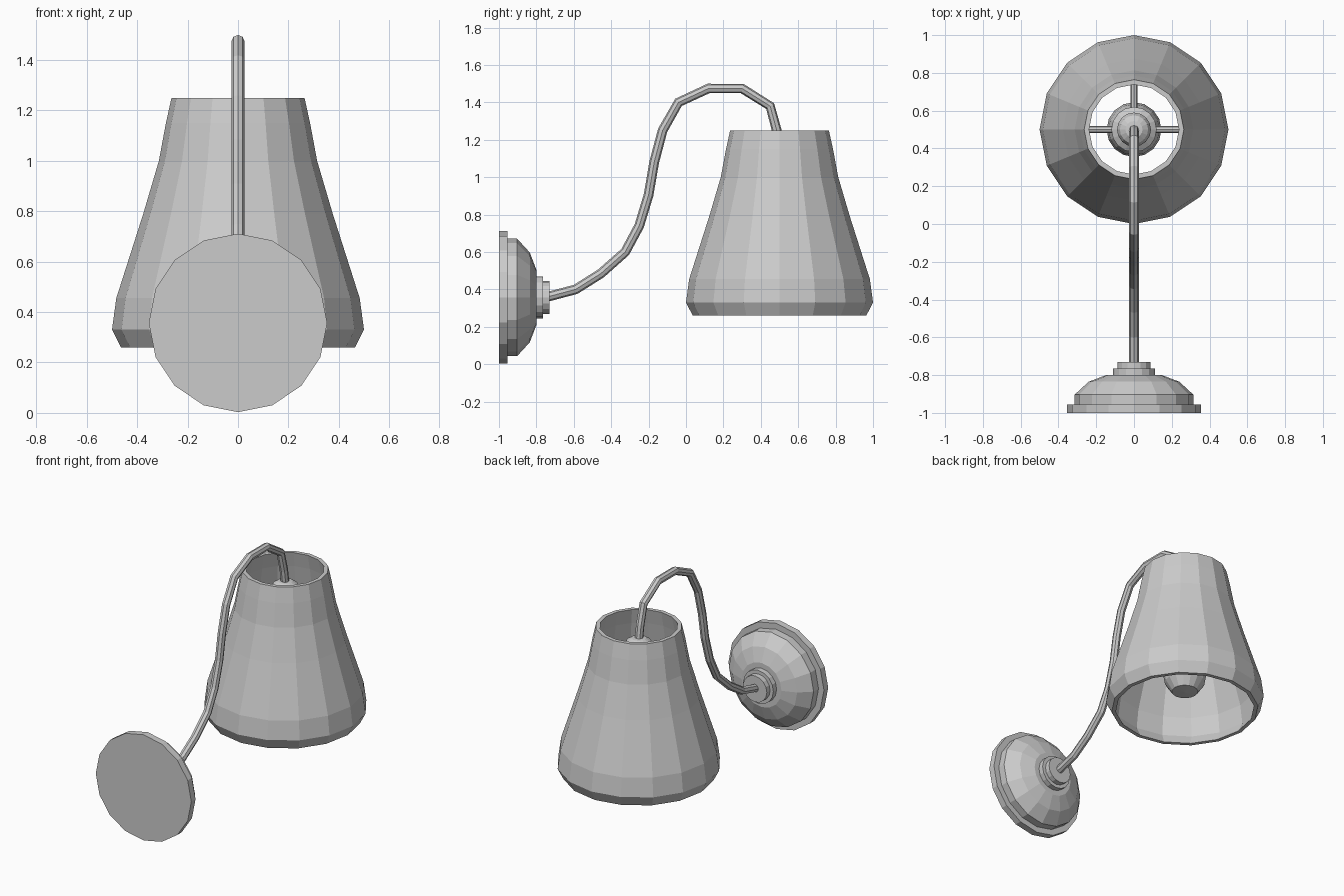
import bpy, bmesh, math
from mathutils import Matrix, Vector

if "Cube" in bpy.data.objects:
    bpy.data.objects.remove(bpy.data.objects["Cube"])

SIDES = 16


def lathe(name, profile, matrix, closed=False):
    """Revolve (radius, height) points around local z, flat shaded."""
    bm = bmesh.new()
    rings = []
    for r, h in profile:
        if r == 0:
            rings.append([bm.verts.new((0, 0, h))] * SIDES)
        else:
            rings.append([bm.verts.new((r * math.cos(a), r * math.sin(a), h))
                          for a in (2 * math.pi * i / SIDES for i in range(SIDES))])
    pairs = list(zip(rings, rings[1:]))
    if closed:
        pairs.append((rings[-1], rings[0]))
    for lo, hi in pairs:
        for i in range(SIDES):
            j = (i + 1) % SIDES
            bm.faces.new(list(dict.fromkeys((lo[i], lo[j], hi[j], hi[i]))))
    bmesh.ops.recalc_face_normals(bm, faces=bm.faces)
    me = bpy.data.meshes.new(name)
    bm.to_mesh(me)
    bm.free()
    me.transform(matrix)
    ob = bpy.data.objects.new(name, me)
    bpy.context.collection.objects.link(ob)
    return ob


def tube(name, points, radius):
    """Faceted eight-sided tube along a path."""
    cu = bpy.data.curves.new(name, 'CURVE')
    cu.dimensions = '3D'
    cu.bevel_depth = radius
    cu.bevel_resolution = 2
    cu.use_fill_caps = True
    sp = cu.splines.new('POLY')
    sp.points.add(len(points) - 1)
    for p, co in zip(sp.points, points):
        p.co = (*co, 1)
    sp.use_smooth = False
    ob = bpy.data.objects.new(name, cu)
    bpy.context.collection.objects.link(ob)
    return ob


shade_axis = Matrix.Translation((0, 0.5, 0))
wall_axis = Matrix.Translation((0, 0, 0.357)) @ Matrix.Rotation(-math.pi / 2, 4, 'X')

# Stepped wall mount, revolved around y
lathe("wall_mount", [(0, -1), (0.354, -1), (0.354, -0.955), (0.314, -0.955),
                     (0.314, -0.903), (0.24, -0.835), (0.148, -0.80),
                     (0.112, -0.80), (0.112, -0.765), (0.088, -0.765),
                     (0.088, -0.73), (0, -0.73)], wall_axis)

# Curved gooseneck arm
path = [(-0.76, 0.355), (-0.59, 0.40), (-0.455, 0.485), (-0.325, 0.60),
        (-0.25, 0.74), (-0.20, 0.905), (-0.17, 1.08), (-0.125, 1.25),
        (-0.04, 1.40), (0.12, 1.474), (0.30, 1.474), (0.45, 1.38),
        (0.485, 1.25), (0.50, 1.15)]
tube("arm", [(0, y, z) for y, z in path], 0.026)

# Open bell shade with wall thickness
outer = [(0.464, 0.26), (0.50, 0.33), (0.483, 0.455), (0.376, 0.79),
         (0.314, 1.0), (0.286, 1.15), (0.264, 1.25)]
inner = [(r - 0.026, z) for r, z in reversed(outer)]
lathe("shade", outer + inner, shade_axis, closed=True)

# Lamp socket hanging from the arm
lathe("socket", [(0, 1.175), (0.045, 1.17), (0.075, 1.15), (0.09, 1.115),
                 (0.09, 1.08), (0.12, 1.06), (0.12, 0.86), (0, 0.86)], shade_axis)

# Bulb below the socket
lathe("bulb", [(0, 0.87), (0.09, 0.87), (0.10, 0.78), (0.135, 0.66),
               (0.145, 0.56), (0.127, 0.45), (0.083, 0.385), (0, 0.38)], shade_axis)

# Four spokes tying the socket to the shade
for i in range(4):
    d = Vector((math.cos(i * math.pi / 2), math.sin(i * math.pi / 2), 0))
    c = Vector((0, 0.5, 0.95))
    tube(f"spoke_{i + 1}", [c + d * 0.10, c + d * 0.315], 0.018)
